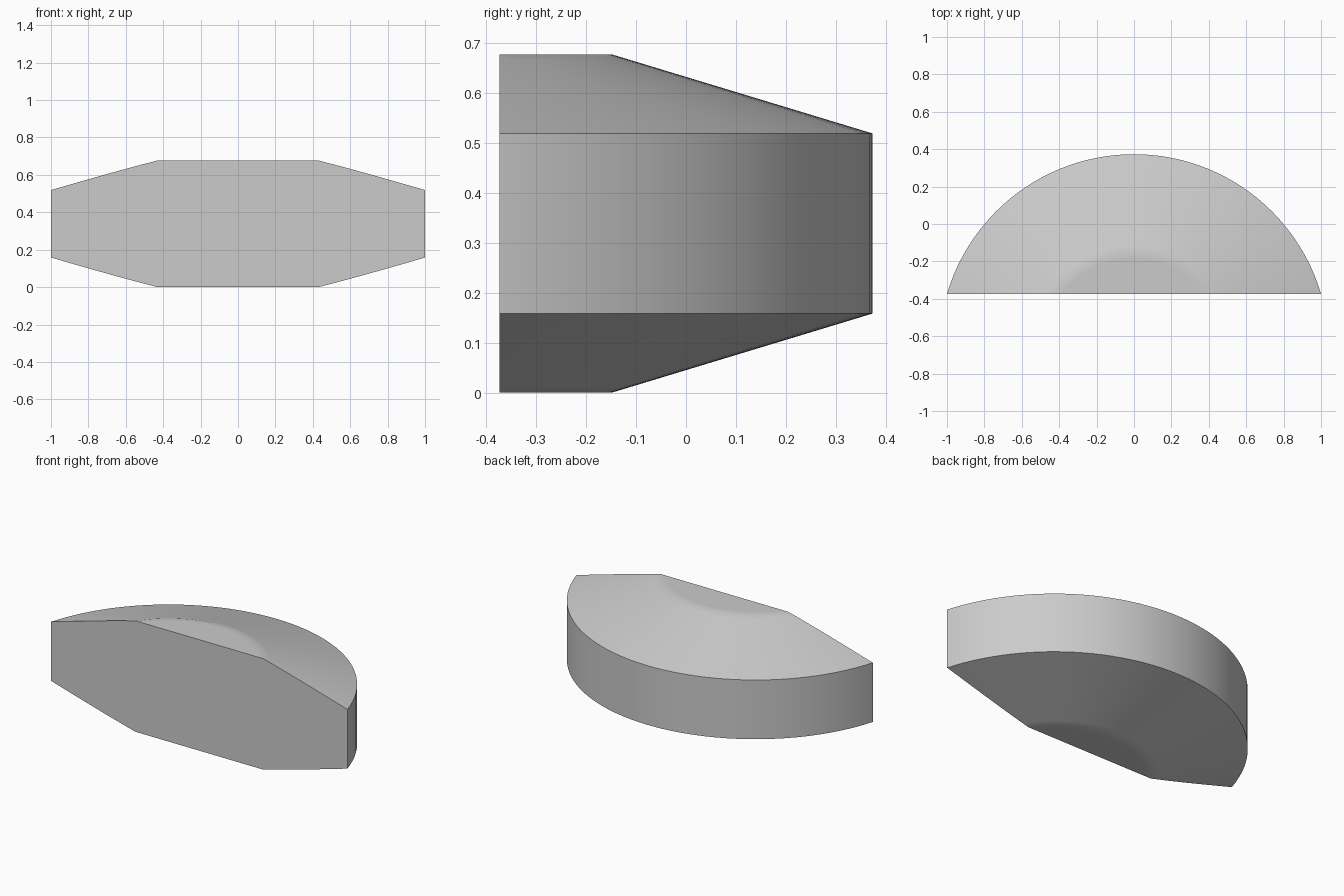
import bpy, bmesh, math
from mathutils import Vector

cube = bpy.data.objects.get("Cube")
if cube:
    bpy.data.objects.remove(cube, do_unlink=True)

# Main dimensions of the turned disc and the flat front cut
RIM, CAP = 1.043, 0.522
HEIGHT, LOW, HIGH = 0.677, 0.158, 0.519
AXIS_Y, FRONT_Y = -0.67, -0.373
BLEND = 0.035          # narrow band that softens the shading at the cap edge
STEPS = 128


def cone_z(r):
    """Height of the lower cone at radius r."""
    return LOW * (r - CAP) / (RIM - CAP)


# Half profile: lower cap, lower cone, rim, then the mirrored upper side
lower = [(0, 0), (CAP - BLEND, 0), (CAP, 0),
         (CAP + BLEND, cone_z(CAP + BLEND)), (RIM, LOW)]
upper = [(r, HEIGHT - z) for r, z in reversed(lower)]
profile = lower + upper

# Turn the profile around the vertical axis
bm = bmesh.new()
verts = [bm.verts.new((r, AXIS_Y, z)) for r, z in profile]
edges = [bm.edges.new(pair) for pair in zip(verts, verts[1:])]
bmesh.ops.spin(bm, geom=verts + edges, cent=(0, AXIS_Y, 0), axis=(0, 0, 1),
               angle=math.tau, steps=STEPS, use_merge=True)
bmesh.ops.remove_doubles(bm, verts=bm.verts[:], dist=1e-5)

# Cut the disc with the front plane and close the cut with one flat face
cut = bmesh.ops.bisect_plane(bm, geom=bm.verts[:] + bm.edges[:] + bm.faces[:],
                             plane_co=Vector((0, FRONT_Y, 0)),
                             plane_no=Vector((0, -1, 0)), clear_outer=True)
rim_edges = [e for e in cut["geom_cut"] if isinstance(e, bmesh.types.BMEdge)]
bmesh.ops.contextual_create(bm, geom=rim_edges)
bmesh.ops.recalc_face_normals(bm, faces=bm.faces[:])

mesh = bpy.data.meshes.new("disc_segment")
bm.to_mesh(mesh)
bm.free()
segment = bpy.data.objects.new("disc_segment", mesh)
bpy.context.collection.objects.link(segment)

# Plain grey material
grey = bpy.data.materials.new("light grey")
grey.use_nodes = True
colour = (0.6, 0.6, 0.6, 1)
grey.diffuse_color = colour
grey.node_tree.nodes["Principled BSDF"].inputs["Base Color"].default_value = colour
mesh.materials.append(grey)

# Smooth round surfaces, crisp rim and front edges
bpy.ops.object.select_all(action="DESELECT")
segment.select_set(True)
bpy.context.view_layer.objects.active = segment
bpy.ops.object.shade_smooth_by_angle(angle=math.radians(30))
